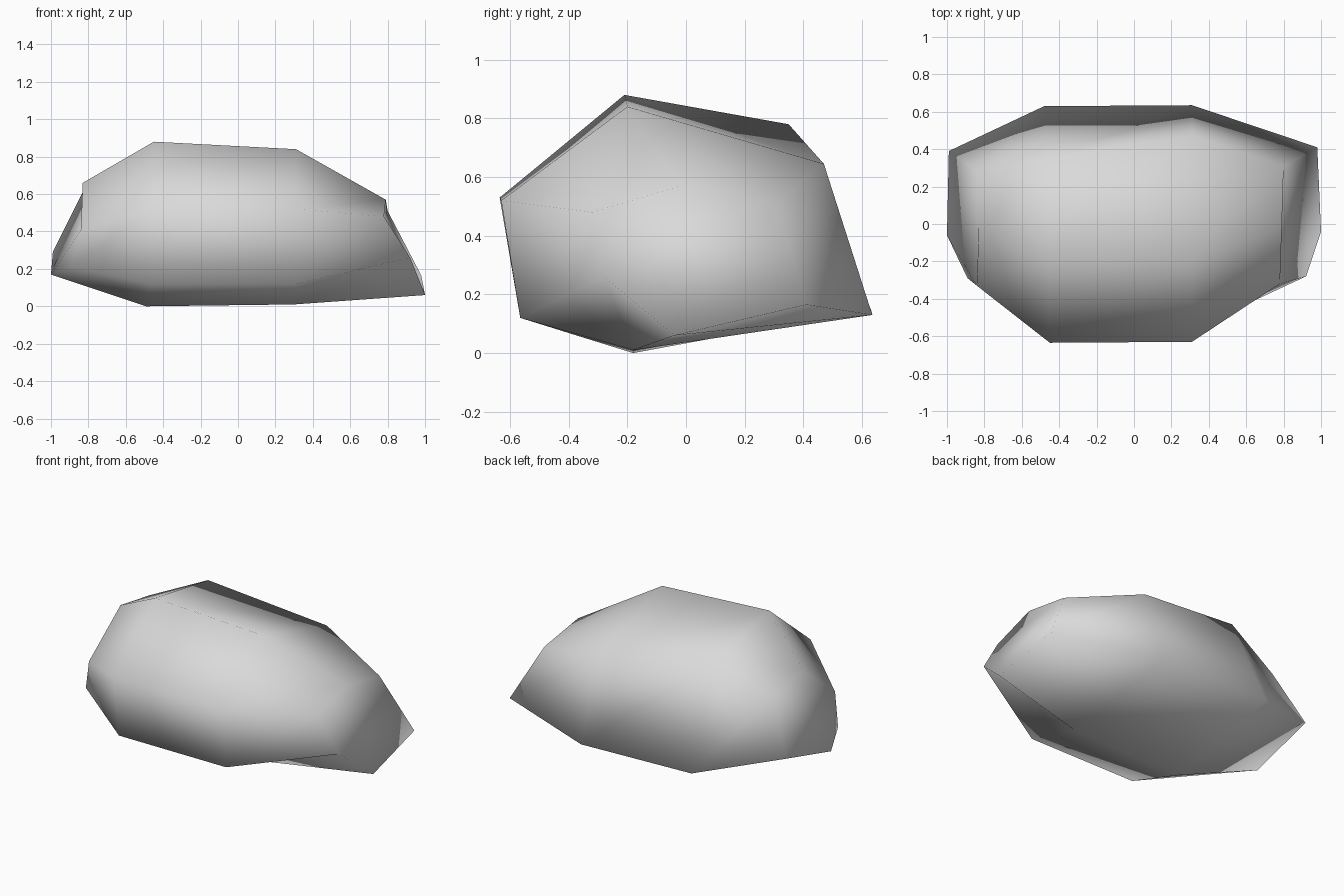
import bpy
import bmesh

# Remove the default cube
default_cube = bpy.data.objects.get("Cube")
if default_cube:
    bpy.data.objects.remove(default_cube, do_unlink=True)


def make_material(name, colour):
    material = bpy.data.materials.new(name)
    material.use_nodes = True
    material.diffuse_color = colour
    shader = next(n for n in material.node_tree.nodes if n.type == "BSDF_PRINCIPLED")
    shader.inputs["Base Color"].default_value = colour
    shader.inputs["Roughness"].default_value = 0.9
    return material


def loft(name, sections, material):
    """Join equal-length closed sections with quads and cap both ends."""
    bm = bmesh.new()
    rings = [[bm.verts.new(point) for point in section] for section in sections]
    for first, second in zip(rings, rings[1:]):
        count = len(first)
        for i in range(count):
            j = (i + 1) % count
            bm.faces.new((first[i], first[j], second[j], second[i]))
    bm.faces.new(rings[0])
    bm.faces.new(rings[-1])
    bmesh.ops.recalc_face_normals(bm, faces=bm.faces[:])
    for face in bm.faces:
        face.smooth = True
    mesh = bpy.data.meshes.new(name)
    bm.to_mesh(mesh)
    bm.free()
    mesh.materials.append(material)
    obj = bpy.data.objects.new(name, mesh)
    bpy.context.collection.objects.link(obj)
    return obj


# Six-sided sections, each ordered: top, upper back, lower back,
# bottom, lower front, upper front
right_end = [(-0.83, -0.02, 0.66), (-0.83, 0.28, 0.61), (-0.99, 0.39, 0.29),
             (-1.0, -0.06, 0.17), (-0.89, -0.29, 0.21), (-0.84, -0.33, 0.41)]
right_middle = [(-0.45, -0.21, 0.88), (-0.46, 0.35, 0.78), (-0.48, 0.63, 0.15),
                (-0.49, -0.18, 0.0), (-0.46, -0.565, 0.12), (-0.45, -0.635, 0.53)]
left_middle = [(0.31, -0.2, 0.84), (0.31, 0.47, 0.645), (0.31, 0.635, 0.13),
               (0.3, -0.18, 0.01), (0.31, -0.565, 0.12), (0.31, -0.63, 0.52)]
left_end = [(0.79, -0.02, 0.57), (0.8, 0.31, 0.51), (0.98, 0.41, 0.165),
            (1.0, -0.04, 0.06), (0.92, -0.28, 0.26), (0.78, -0.32, 0.48)]

# Boulder
stone_grey = make_material("stone_grey", (0.7, 0.7, 0.7, 1.0))
loft("boulder", [right_end, right_middle, left_middle, left_end], stone_grey)
